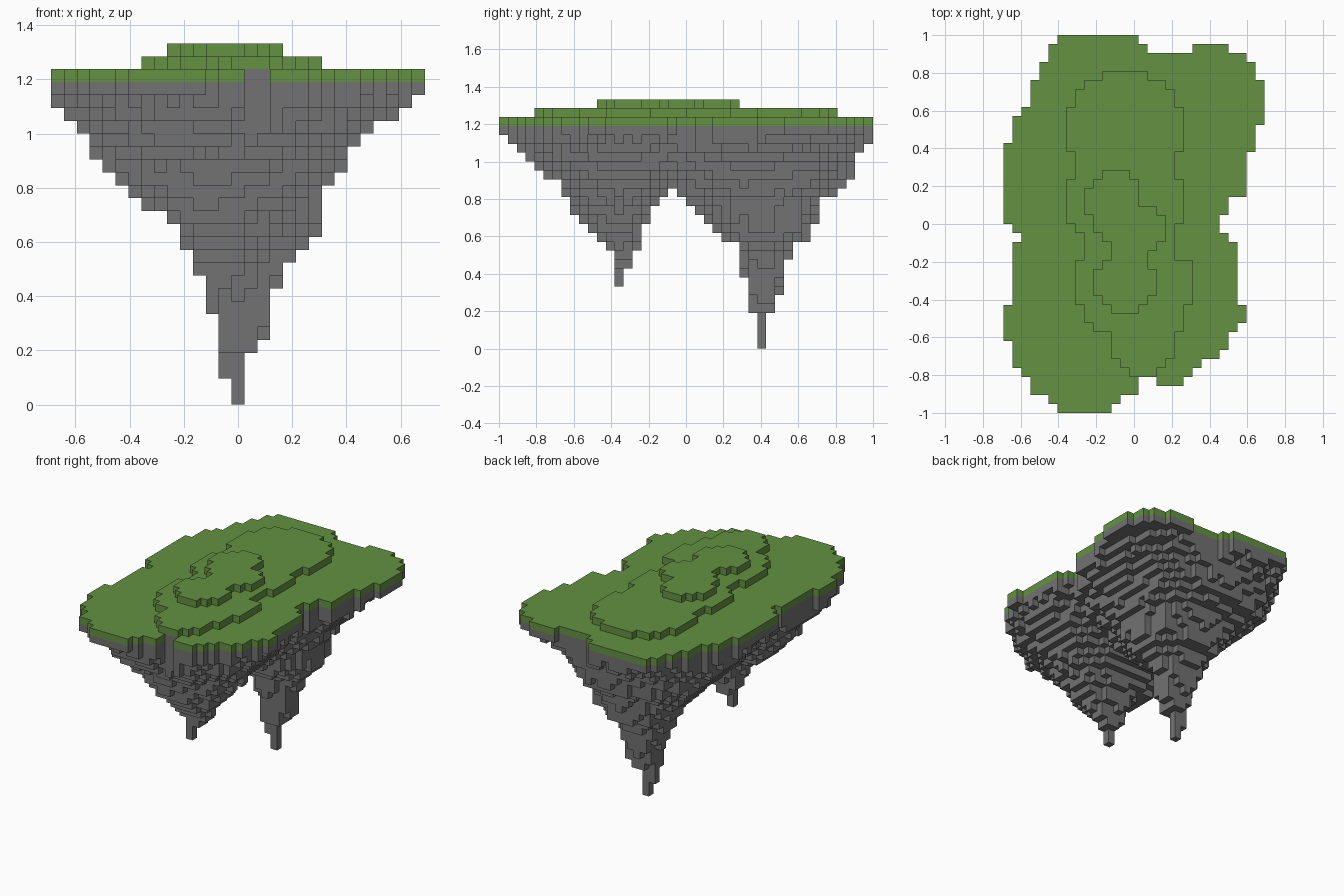
import bpy
import bmesh
import random

random.seed(4)
CELL = 2 / 42          # edge of one cube
COLS, ROWS = 29, 42    # footprint in cubes; row 0 is the back
GROUND = 25            # layer of the main lawn

default = bpy.data.objects.get("Cube")
if default:
    bpy.data.objects.remove(default, do_unlink=True)


def make_material(name, rgb):
    mat = bpy.data.materials.new(name)
    mat.use_nodes = True
    mat.diffuse_color = (*rgb, 1)
    mat.node_tree.nodes["Principled BSDF"].inputs["Base Color"].default_value = (*rgb, 1)
    return mat


def expand(runs):
    """Turn (row count, column) runs into one column per row."""
    return [col for count, col in runs for _ in range(count)]


def plateau(first_row, left_runs, right_runs):
    """Set of (column, row) cells between a left and a right stepped edge."""
    cells = set()
    edges = zip(expand(left_runs), expand(right_runs))
    for row, (left, right) in enumerate(edges, first_row):
        cells.update((col, row) for col in range(left, right))
    return cells


def interpolate(points, k):
    """Radius at layer k on a piecewise linear profile; none below its start."""
    if k < points[0][0]:
        return 0
    for (k0, r0), (k1, r1) in zip(points, points[1:]):
        if k <= k1:
            return r0 + (r1 - r0) * (k - k0) / (k1 - k0)
    return points[-1][1]


def build_cubes(name, cells, solid, mat):
    """Mesh of the exposed cube faces of the cells."""
    bm = bmesh.new()
    corners = {}

    def corner(p):
        if p not in corners:
            col, row, k = p
            corners[p] = bm.verts.new(((col - COLS / 2) * CELL, 1 - row * CELL, k * CELL))
        return corners[p]

    for cell in sorted(cells):
        for axis in range(3):
            for side in (0, 1):
                neighbour = list(cell)
                neighbour[axis] += 2 * side - 1
                if tuple(neighbour) in solid:
                    continue
                u, v = (axis + 1) % 3, (axis + 2) % 3
                loop = []
                for a, b in ((0, 0), (1, 0), (1, 1), (0, 1)):
                    p = list(cell)
                    p[axis] += side
                    p[u] += a
                    p[v] += b
                    loop.append(corner(tuple(p)))
                # rows run towards -y, which mirrors the winding
                bm.faces.new(loop[::-1] if side else loop)
    bmesh.ops.reverse_faces(bm, faces=[])
    bm.normal_update()
    top = max(bm.faces, key=lambda f: f.calc_center_median().z)
    if top.normal.z < 0:
        bmesh.ops.reverse_faces(bm, faces=bm.faces[:])
    mesh = bpy.data.meshes.new(name)
    bm.to_mesh(mesh)
    bm.free()
    mesh.materials.append(mat)
    obj = bpy.data.objects.new(name, mesh)
    bpy.context.collection.objects.link(obj)
    return obj


# Lawn footprint, with a notch at the back and one at the front
lawn = plateau(
    0,
    [(1, 6), (2, 5), (2, 4), (3, 3), (1, 2), (3, 1), (9, 0), (1, 1), (1, 2),
     (7, 1), (4, 0), (3, 1), (1, 2), (2, 3), (1, 5), (1, 6)],
    [(1, 15), (1, 25), (1, 27), (2, 28), (5, 29), (3, 28), (5, 27), (2, 25),
     (2, 24), (1, 25), (7, 26), (2, 27), (1, 26), (2, 25), (1, 24), (1, 22),
     (1, 21), (1, 20), (1, 15), (1, 13), (1, 12)])
lawn -= {(col, 1) for col in range(16, 21)} | {(col, 38) for col in (15, 16)}

# Two raised terraces
lower_terrace = plateau(
    4,
    [(1, 11), (1, 9), (2, 8), (5, 7), (3, 8), (5, 7), (1, 8), (3, 9), (5, 8),
     (2, 9), (1, 10), (3, 12), (1, 13), (1, 14)],
    [(1, 16), (1, 18), (2, 19), (5, 20), (3, 19), (5, 20), (4, 19), (5, 21),
     (3, 20), (3, 19), (1, 18), (1, 17)])
upper_terrace = plateau(
    15,
    [(1, 11), (1, 10), (3, 9), (2, 10), (1, 11), (2, 12), (1, 11), (3, 10),
     (1, 11), (1, 12)],
    [(1, 14), (3, 15), (1, 17), (3, 18), (1, 17), (2, 16), (3, 17), (1, 16),
     (1, 15)])

# Two hanging rock spikes: tip cell and (layer, radius) profile on each side
spikes = [
    dict(tip=(14, 12),
         west=[(0, .5), (1, .5), (2, 1.5), (6, 1.5), (10, 3.4), (13, 4.5),
               (15, 6.5), (17, 8.5), (20, 11.5), (23, 14.5)],
         east=[(0, .5), (3, .5), (5, 2.5), (7, 2.5), (10, 3.5), (13, 6.5),
               (16, 6.5), (19, 8.5), (21, 10.5), (24, 14.5)],
         back=[(0, .5), (2, .5), (7, 2.5), (11, 3.5), (12, 5.5), (16, 6.5),
               (18, 9.5), (21, 10.5), (23, 12.5)],
         front=[(0, .5), (3, .5), (4, 1.5), (11, 2.5), (12, 4.5), (14, 6.5),
                (16, 8.5), (24, 15)]),
    dict(tip=(12, 28),
         west=[(7, .5), (8, .5), (11, 1.5), (13, 2.5), (14, 3.5), (15, 5.5),
               (18, 8.5), (20, 9.5), (23, 12.5)],
         east=[(7, .5), (8, .5), (10, 2.5), (13, 4.5), (19, 9.5), (23, 13.5)],
         back=[(7, .5), (8, .5), (9, 1.5), (13, 2.5), (16, 4.5), (20, 9), (24, 13)],
         front=[(7, .5), (10, .5), (14, 4.5), (18, 6.5), (20, 9.5), (24, 13)]),
]
roughness = {cell: random.uniform(-.1, .1) for cell in sorted(lawn)}


def in_spike(spike, col, row, k):
    dx, dy = col - spike["tip"][0], row - spike["tip"][1]
    rx = interpolate(spike["east" if dx > 0 else "west"], k)
    ry = interpolate(spike["front" if dy > 0 else "back"], k)
    if not rx or not ry:
        return False
    return abs(dx / rx) ** 2.2 + abs(dy / ry) ** 2.2 <= 1 + roughness[col, row]


# Rock: full slab under the lawn, spikes below, cores under the terraces
rock = {(c, r, GROUND - 1) for c, r in lawn}
for k in range(GROUND - 1):
    rock |= {(c, r, k) for c, r in lawn if any(in_spike(s, c, r, k) for s in spikes)}
rock |= {(c, r, GROUND) for c, r in lower_terrace}
rock |= {(c, r, GROUND + 1) for c, r in upper_terrace}

# Grass: only the cubes open to the sky
grass = {(c, r, GROUND) for c, r in lawn - lower_terrace}
grass |= {(c, r, GROUND + 1) for c, r in lower_terrace - upper_terrace}
grass |= {(c, r, GROUND + 2) for c, r in upper_terrace}

solid = rock | grass
build_cubes("rock_base", rock, solid, make_material("stone grey", (.168, .168, .168)))
build_cubes("grass_top", grass, solid, make_material("grass green", (.125, .285, .054)))
